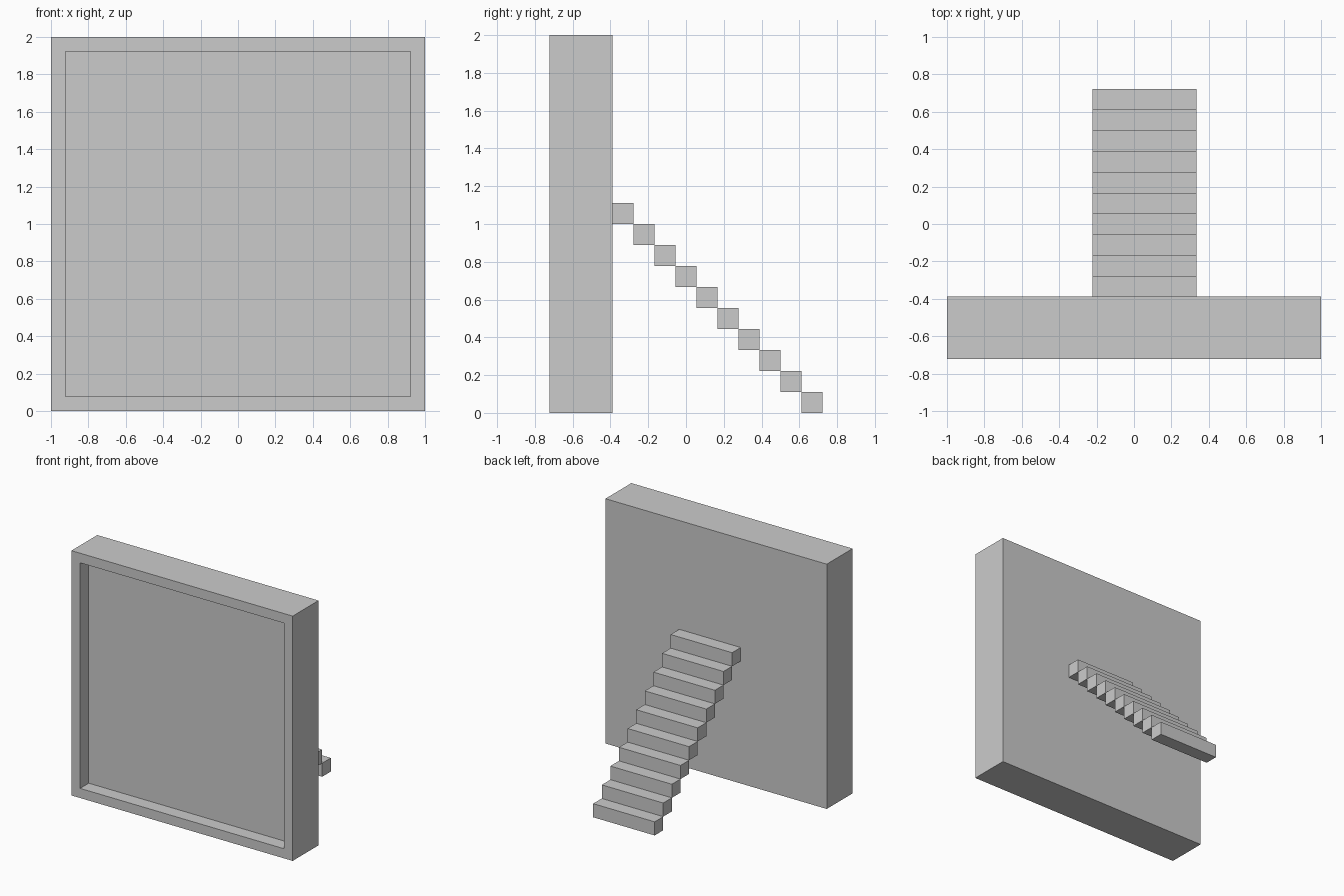
import bpy
import bmesh

if "Cube" in bpy.data.objects:
    bpy.data.objects.remove(bpy.data.objects["Cube"])

U = 1 / 9          # grid module: the wall is 18 modules wide
Y0 = -6.5 * U      # front face of the wall


def box(name, x0, x1, y0, y1, z0, z1):
    bm = bmesh.new()
    bmesh.ops.create_cube(bm, size=1)
    for v in bm.verts:
        v.co = (x1 if v.co.x > 0 else x0,
                y1 if v.co.y > 0 else y0,
                z1 if v.co.z > 0 else z0)
    return finish(name, bm)


def finish(name, bm):
    mesh = bpy.data.meshes.new(name)
    bm.to_mesh(mesh)
    bm.free()
    obj = bpy.data.objects.new(name, mesh)
    bpy.context.collection.objects.link(obj)
    return obj


# Square wall slab with a recessed front panel
wall = box("wall", -9 * U, 9 * U, Y0, Y0 + 3 * U, 0, 18 * U)
bm = bmesh.new()
bm.from_mesh(wall.data)
bm.normal_update()
front = min(bm.faces, key=lambda f: f.calc_center_median().y)
bmesh.ops.inset_region(bm, faces=[front], thickness=U)
panel = bmesh.ops.extrude_discrete_faces(bm, faces=[front])["faces"][0]
bmesh.ops.translate(bm, verts=panel.verts, vec=(0, U, 0))
bmesh.ops.recalc_face_normals(bm, faces=bm.faces)
bm.to_mesh(wall.data)
bm.free()

# Open staircase descending from the back of the wall
for i in range(10):
    y = Y0 + (3 + i) * U
    z = (9 - i) * U
    box(f"step_{i + 1}", -2 * U, 3 * U, y, y + U, z, z + U)
